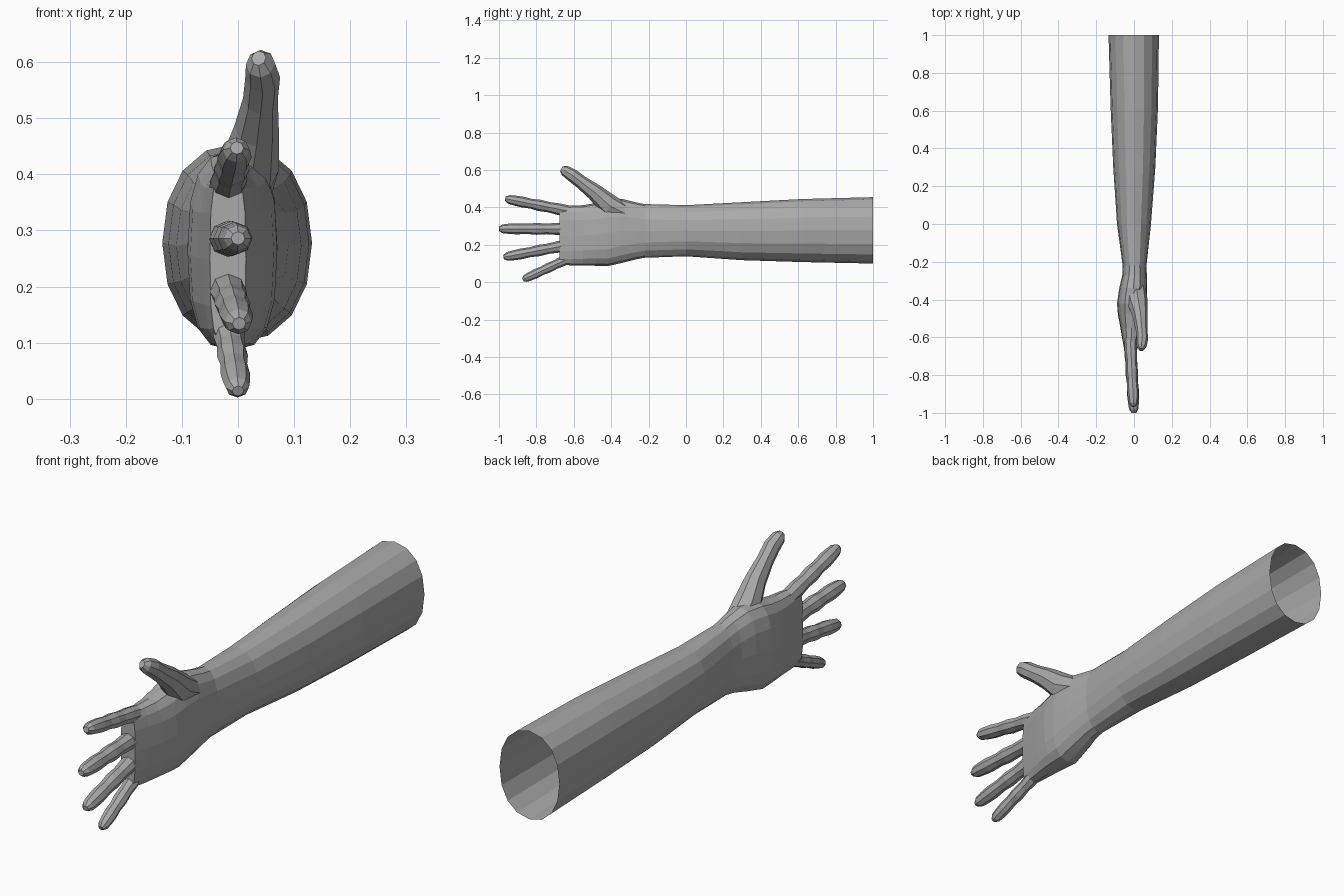
import bpy, bmesh, math
from mathutils import Vector

if "Cube" in bpy.data.objects:
    bpy.data.objects.remove(bpy.data.objects["Cube"])

skin = bpy.data.materials.new("plain grey")
skin.diffuse_color = (0.4, 0.4, 0.4, 1)
skin.use_nodes = True
skin.node_tree.nodes["Principled BSDF"].inputs["Base Color"].default_value = skin.diffuse_color


def spow(v, p):
    return math.copysign(abs(v) ** p, v)


def loft(name, rings):
    """Closed solid through a list of equal-length point rings."""
    bm = bmesh.new()
    vs = [[bm.verts.new(p) for p in r] for r in rings]
    n = len(vs[0])
    for a, b in zip(vs, vs[1:]):
        for i in range(n):
            j = (i + 1) % n
            bm.faces.new((a[i], a[j], b[j], b[i]))
    bm.faces.new(vs[0])
    bm.faces.new(vs[-1])
    bmesh.ops.recalc_face_normals(bm, faces=bm.faces)
    me = bpy.data.meshes.new(name)
    bm.to_mesh(me)
    bm.free()
    me.materials.append(skin)
    ob = bpy.data.objects.new(name, me)
    bpy.context.collection.objects.link(ob)
    return ob


def section(y, x0, x1, z0, z1, p, n=16):
    """Rounded cross-section across the arm, given by its bounds."""
    cx, cz, rx, rz = (x0 + x1) / 2, (z0 + z1) / 2, (x1 - x0) / 2, (z1 - z0) / 2
    angles = [2 * math.pi * i / n for i in range(n)]
    return [(cx + rx * spow(math.cos(a), p), y, cz + rz * spow(math.sin(a), p)) for a in angles]


def digit(name, stations, n=8):
    """Tube through (centre, half width, half height) stations."""
    pts = [Vector(s[0]) for s in stations]
    rings = []
    for i, (c, rx, rv) in enumerate(stations):
        t = pts[min(i + 1, len(pts) - 1)] - pts[max(i - 1, 0)]
        t.normalize()
        v = t.cross(Vector((1, 0, 0))).normalized()
        u = v.cross(t).normalized()
        rings.append([pts[i] + u * rx * math.cos(2 * math.pi * k / n)
                      + v * rv * math.sin(2 * math.pi * k / n) for k in range(n)])
    return loft(name, rings)


# Forearm, wrist and palm in one loft
arm = loft("forearm_and_hand", [section(*s) for s in (
    (1.00, -.135, .132, .100, .455, .92),
    (0.62, -.124, .127, .108, .445, .92),
    (0.30, -.110, .113, .118, .428, .92),
    (0.00, -.090, .090, .139, .412, .92),
    (-.22, -.060, .066, .131, .418, .88),
    (-.27, -.062, .068, .122, .428, .85),
    (-.34, -.078, .070, .104, .445, .80),
    (-.42, -.090, .070, .086, .440, .75),
    (-.48, -.085, .064, .088, .424, .75),
    (-.55, -.072, .048, .090, .412, .72),
    (-.61, -.062, .032, .090, .410, .70),
    (-.675, -.050, .014, .094, .405, .65),
)])

# Fingers: root and tip positions, with swollen joints
FINGERS = {
    "index_finger": ((-.020, -.60, .375), (-.002, -.966, .447), .030),
    "middle_finger": ((-.022, -.60, .285), (.000, -1.00, .286), .031),
    "ring_finger": ((-.022, -.60, .205), (.002, -.975, .134), .030),
    "little_finger": ((-.020, -.60, .140), (.000, -.872, .014), .026),
}
PROFILE = ((0, 1), (.22, 1.04), (.36, .92), (.50, 1.02), (.62, .88),
           (.76, .96), (.87, .88), (.95, .76), (1, .38))
parts = []
for name, (root, tip, r) in FINGERS.items():
    a, b = Vector(root), Vector(tip)
    parts.append(digit(name, [(a.lerp(b, t), r * k * 1.05, r * k) for t, k in PROFILE]))

# Thumb, fanning out of the upper palm
parts.append(digit("thumb", [
    ((.005, -.29, .350), .050, .045),
    ((.018, -.41, .410), .055, .060),
    ((.033, -.49, .483), .040, .045),
    ((.040, -.56, .535), .031, .036),
    ((.044, -.61, .573), .031, .035),
    ((.040, -.648, .597), .026, .029),
    ((.037, -.665, .607), .013, .015),
]))

# Fuse the digits into the hand
for ob in parts:
    m = arm.modifiers.new(ob.name, 'BOOLEAN')
    m.operation, m.solver, m.object = 'UNION', 'EXACT', ob
bpy.context.view_layer.update()
fused = bpy.data.meshes.new_from_object(arm.evaluated_get(bpy.context.evaluated_depsgraph_get()))
arm.modifiers.clear()
arm.data = fused
for ob in parts:
    bpy.data.objects.remove(ob)

# Open the elbow end
bm = bmesh.new()
bm.from_mesh(fused)
ends = [f for f in bm.faces if all(v.co.y > .99 for v in f.verts)]
bmesh.ops.delete(bm, geom=ends, context='FACES')
bm.to_mesh(fused)
bm.free()
